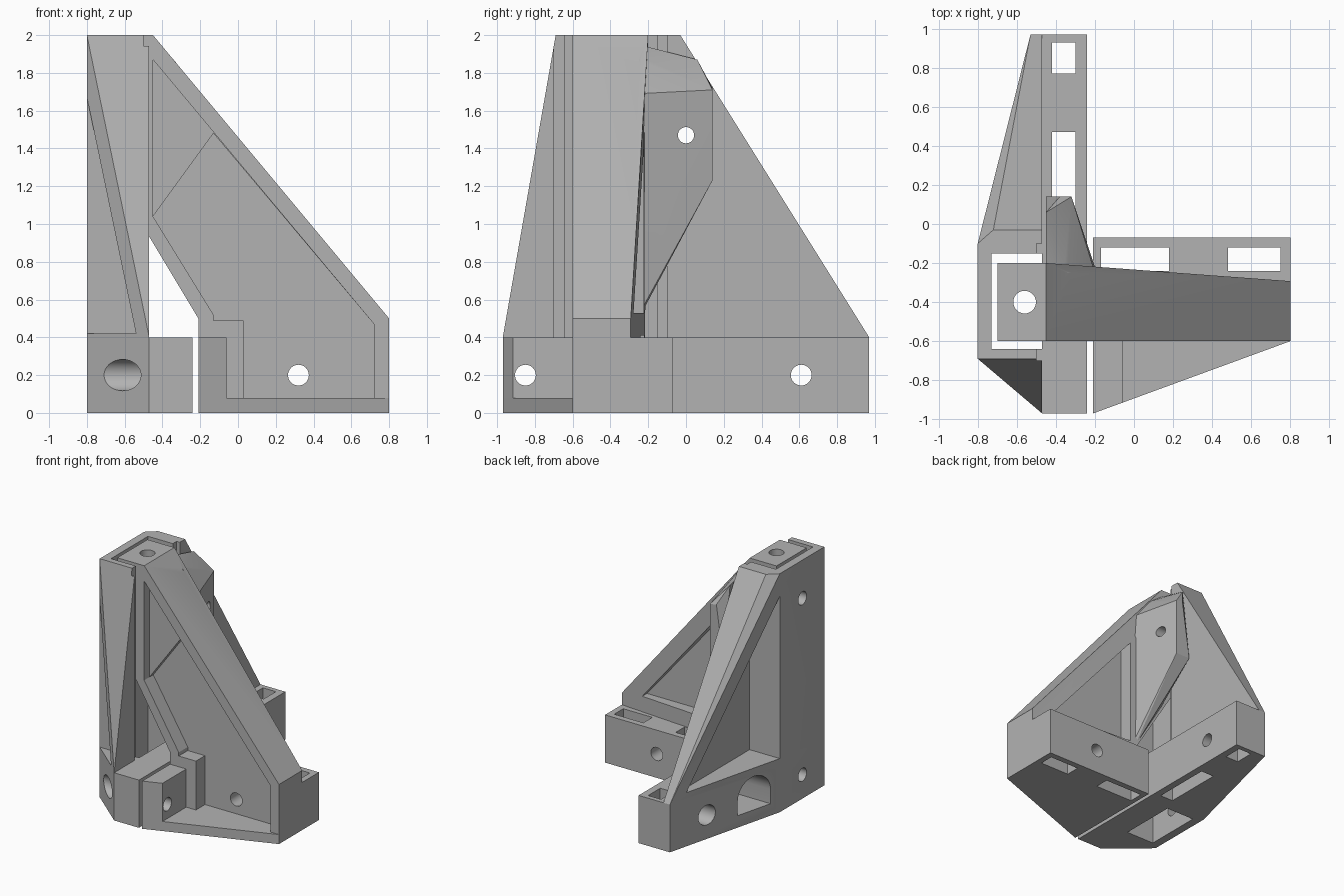
import bpy, bmesh, math
from mathutils import Vector

if "Cube" in bpy.data.objects:
    bpy.data.objects.remove(bpy.data.objects["Cube"], do_unlink=True)

grey = bpy.data.materials.new("plain grey")
grey.use_nodes = True
grey.diffuse_color = (0.45, 0.45, 0.45, 1)
grey.node_tree.nodes["Principled BSDF"].inputs["Base Color"].default_value = grey.diffuse_color


def finish(bm, name):
    bmesh.ops.recalc_face_normals(bm, faces=bm.faces)
    mesh = bpy.data.meshes.new(name)
    bm.to_mesh(mesh)
    bm.free()
    mesh.materials.append(grey)
    obj = bpy.data.objects.new(name, mesh)
    bpy.context.collection.objects.link(obj)
    return obj


def prism(name, outline, axis, lo, hi):
    """Extrude a 2D outline along an axis; the outline uses the other two axes in order."""
    def place(p, d):
        c = list(p)
        c.insert("xyz".index(axis), d)
        return c
    bm = bmesh.new()
    face = bm.faces.new([bm.verts.new(place(p, lo)) for p in outline])
    new = bmesh.ops.extrude_face_region(bm, geom=[face])["geom"]
    shift = Vector(place((0, 0), hi - lo))
    bmesh.ops.translate(bm, vec=shift, verts=[v for v in new if isinstance(v, bmesh.types.BMVert)])
    return finish(bm, name)


def box(name, x, y, z):
    return prism(name, [(x[0], y[0]), (x[1], y[0]), (x[1], y[1]), (x[0], y[1])], "z", *z)


def hull(name, points):
    bm = bmesh.new()
    for p in points:
        bm.verts.new(p)
    bmesh.ops.convex_hull(bm, input=bm.verts)
    bmesh.ops.dissolve_limit(bm, angle_limit=0.01, verts=bm.verts, edges=bm.edges)
    return finish(bm, name)


def hole(axis, centre, radius, lo, hi):
    ring = [(centre[0] + radius * math.cos(i * math.tau / 32),
             centre[1] + radius * math.sin(i * math.tau / 32)) for i in range(32)]
    return prism("hole_cutter", ring, axis, lo, hi)


def combine(target, tools, operation):
    for tool in tools:
        mod = target.modifiers.new("join", "BOOLEAN")
        mod.operation, mod.solver, mod.object = operation, "EXACT", tool
        bpy.context.view_layer.objects.active = target
        bpy.ops.object.modifier_apply(modifier=mod.name)
        bpy.data.objects.remove(tool, do_unlink=True)


# Upright bracket: tapered column and low arm running front to back
foot = [(-0.8, -0.69), (-0.47, -0.97), (-0.47, 0.97), (-0.53, 0.97), (-0.8, -0.1)]
crown = [(-0.8, -0.69), (-0.47, -0.69), (-0.47, -0.03), (-0.72, -0.03), (-0.8, -0.1)]
upright = hull("upright_bracket", [(*p, z) for z in (0, 0.4) for p in foot] + [(*p, 2) for p in crown])
arm = prism("upright_arm", [foot[0], foot[1], (-0.24, -0.97), (-0.24, 0.97), foot[3], foot[4]], "z", 0, 0.4)
combine(upright, [arm], "UNION")

arch = [(-0.01, 0.1), (0.31, 0.1)] + [
    (0.15 + 0.16 * math.cos(i * math.pi / 16), 0.22 + 0.16 * math.sin(i * math.pi / 16)) for i in range(17)]
combine(upright, [
    # channel for the sliding post, with a wider mouth
    box("channel", (-0.73, -0.47), (-0.64, -0.15), (-0.1, 2.1)),
    box("mouth", (-0.5, -0.4), (-0.7, -0.1), (0.4, 2.1)),
    # weight-saving pockets on the outer faces
    prism("side_pocket", [(-0.1, 0.45), (0.81, 0.45), (-0.1, 1.81)], "x", -0.9, -0.52),
    prism("front_pocket", [(-0.81, 0.42), (-0.54, 0.42), (-0.81, 1.72)], "y", -1.1, -0.69),
    prism("arch_pocket", arch, "x", -0.9, -0.45),
    # slots through the arm
    box("short_slot", (-0.42, -0.3), (0.77, 0.93), (-0.1, 0.5)),
    box("long_slot", (-0.42, -0.3), (-0.03, 0.47), (-0.1, 0.5)),
    # bolt holes and counterbores
    hole("x", (-0.85, 0.2), 0.083, -0.9, -0.42),
    hole("x", (0.61, 0.2), 0.083, -0.9, -0.45),
    hole("x", (-0.85, 0.2), 0.055, -0.9, 0),
    hole("x", (0.61, 0.2), 0.055, -0.9, 0),
    hole("x", (0, 1.47), 0.043, -0.9, 0),
    hole("x", (-0.4, 0.2), 0.055, -0.9, -0.6),
    hole("x", (-0.4, 1.68), 0.055, -0.9, -0.6),
], "DIFFERENCE")

# Sliding bracket: sloped gusset wall with a flat front and tapering back
profile = [(-0.45, 2), (0.8, 0.5), (0.8, 0), (-0.21, 0), (-0.21, 0.5), (-0.45, 0.9),
           (-0.7, 1.31), (-0.7, 2)]
slider = prism("sliding_bracket", profile, "y", -0.6, -0.2)
for v in slider.data.vertices:
    if v.co.y > -0.3:
        v.co.y -= 0.074 * max(0, v.co.x + 0.45)

combine(slider, [
    box("slider_arm", (-0.21, 0.8), (-0.55, -0.07), (0, 0.4)),
    prism("base_plate", [(-0.21, -0.97), (0.8, -0.6), (0.8, -0.5), (-0.21, -0.5)], "z", 0, 0.08),
    prism("front_block", [(-0.21, -0.97), (-0.06, -0.915), (-0.06, -0.5), (-0.21, -0.5)], "z", 0, 0.4),
], "UNION")

flange = hull("flange", [
    (-0.45, 0.14, 1.23), (-0.32, 0.14, 1.23), (-0.32, 0.14, 1.71), (-0.38, 0.14, 1.72),
    (-0.45, 0.06, 1.87), (-0.45, -0.25, 1.95), (-0.34, -0.25, 1.87), (-0.2, -0.25, 1.69),
    (-0.45, -0.25, 0.9), (-0.21, -0.25, 0.5), (-0.19, -0.25, 0.52)])

combine(slider, [
    # stepped front recess
    prism("front_recess", [(-0.45, 1.87), (0.72, 0.47), (0.72, 0.08), (0.03, 0.08),
                           (0.03, 0.49), (-0.13, 0.49), (-0.13, 0.52), (-0.45, 1.04)], "y", -0.7, -0.53),
    prism("deep_recess", [(-0.13, 1.48), (0.72, 0.47), (0.72, 0.08), (0.03, 0.08),
                          (0.03, 0.49), (-0.13, 0.49), (-0.13, 0.52), (-0.45, 1.04)], "y", -0.54, -0.48),
    # back recess
    prism("back_recess", [(-0.15, 1.42), (0.6, 0.53), (-0.15, 0.53)], "y", -0.34, -0.1),
], "DIFFERENCE")
combine(slider, [flange], "UNION")
combine(slider, [
    box("inner_slot", (-0.17, 0.18), (-0.24, -0.12), (-0.1, 0.41)),
    box("outer_slot", (0.48, 0.75), (-0.24, -0.12), (-0.1, 0.41)),
    hole("z", (-0.56, -0.4), 0.058, 0.8, 2.1),
    hole("x", (-0.4, 1.68), 0.055, -0.9, -0.5),
    hole("x", (0, 1.47), 0.043, -0.6, 0),
    hole("x", (-0.85, 0.2), 0.055, -0.3, 0),
    hole("y", (0.32, 0.2), 0.055, -0.9, 0.1),
], "DIFFERENCE")

# Smooth hole walls, sharp edges elsewhere
for obj in (upright, slider):
    bpy.ops.object.select_all(action="DESELECT")
    obj.select_set(True)
    bpy.context.view_layer.objects.active = obj
    bpy.ops.object.shade_smooth_by_angle(angle=math.radians(20))
